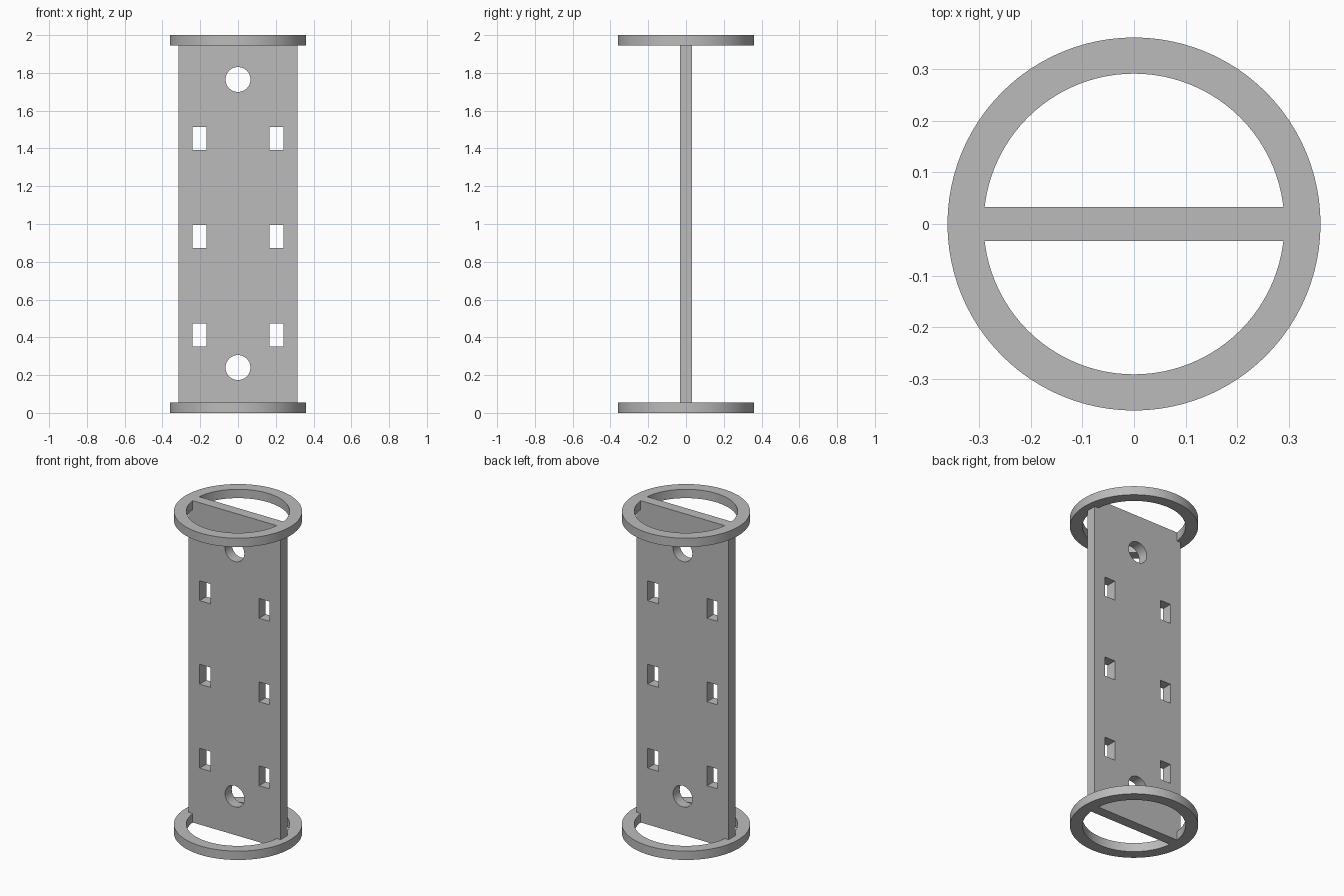
import bpy, bmesh
from math import radians
from mathutils import Matrix, Vector

cube = bpy.data.objects.get("Cube")
if cube:
    bpy.data.objects.remove(cube, do_unlink=True)

OUTER, INNER, RING_H = 0.361, 0.291, 0.055
HALF_W, THICK, HEIGHT = 0.316, 0.065, 2.0

grey = bpy.data.materials.new("plain_grey")
grey.use_nodes = True
grey.diffuse_color = (0.5, 0.5, 0.5, 1)
grey.node_tree.nodes["Principled BSDF"].inputs["Base Color"].default_value = (0.5, 0.5, 0.5, 1)


def add_object(name, bm, helper=False):
    mesh = bpy.data.meshes.new(name)
    bmesh.ops.recalc_face_normals(bm, faces=bm.faces)
    bm.to_mesh(mesh)
    bm.free()
    mesh.materials.append(grey)
    obj = bpy.data.objects.new(name, mesh)
    bpy.context.collection.objects.link(obj)
    obj.hide_render = helper
    return obj


def box(bm, size, centre):
    bmesh.ops.create_cube(bm, size=1, matrix=Matrix.Translation(centre) @ Matrix.Diagonal((*size, 1)))


def make_ring(name, z):
    """Flat ring: a square section spun about the vertical axis."""
    bm = bmesh.new()
    section = [(INNER, z), (OUTER, z), (OUTER, z + RING_H), (INNER, z + RING_H)]
    verts = [bm.verts.new((r, 0, h)) for r, h in section]
    edges = [bm.edges.new((verts[i], verts[i - 1])) for i in range(4)]
    bmesh.ops.spin(bm, geom=verts + edges, cent=(0, 0, 0), axis=(0, 0, 1),
                   angle=radians(360), steps=96, use_merge=True)
    bmesh.ops.remove_doubles(bm, verts=bm.verts, dist=0.0001)
    return add_object(name, bm)


def boolean(target, other, operation):
    mod = target.modifiers.new(operation.lower(), "BOOLEAN")
    mod.operation, mod.solver, mod.object = operation, "EXACT", other
    bpy.context.view_layer.objects.active = target
    bpy.ops.object.modifier_apply(modifier=mod.name)
    bpy.data.objects.remove(other, do_unlink=True)


# Upright plate: wide between the rings, stepped in to meet their inner walls
bm = bmesh.new()
side = [(HALF_W, RING_H), (HALF_W, HEIGHT - RING_H),
        (INNER + 0.02, HEIGHT - RING_H), (INNER + 0.02, HEIGHT)]
right = [(INNER + 0.02, 0), (INNER + 0.02, RING_H)] + side
outline = right + [(-x, z) for x, z in reversed(right)]
face = bm.faces.new([bm.verts.new((x, -THICK / 2, z)) for x, z in outline])
extruded = bmesh.ops.extrude_face_region(bm, geom=[face])["geom"]
bmesh.ops.translate(bm, vec=Vector((0, THICK, 0)),
                    verts=[v for v in extruded if isinstance(v, bmesh.types.BMVert)])
frame = add_object("plate_with_end_rings", bm)

# Two round holes and six rectangular slots through the plate
bm = bmesh.new()
for z in (0.24, 1.765):
    bmesh.ops.create_cone(bm, cap_ends=True, segments=48, radius1=0.066, radius2=0.066, depth=0.3,
                          matrix=Matrix.Translation((0, 0, z)) @ Matrix.Rotation(radians(90), 4, "X"))
for z in (0.412, 0.934, 1.453):
    for x in (-0.204, 0.204):
        box(bm, (0.073, 0.3, 0.123), (x, 0, z))
boolean(frame, add_object("hole_cutter", bm, True), "DIFFERENCE")

# End rings, fused flush with the plate ends
boolean(frame, make_ring("bottom_ring", 0), "UNION")
boolean(frame, make_ring("top_ring", HEIGHT - RING_H), "UNION")

bpy.ops.object.select_all(action="DESELECT")
frame.select_set(True)
bpy.context.view_layer.objects.active = frame
bpy.ops.object.shade_smooth_by_angle(angle=radians(30))
